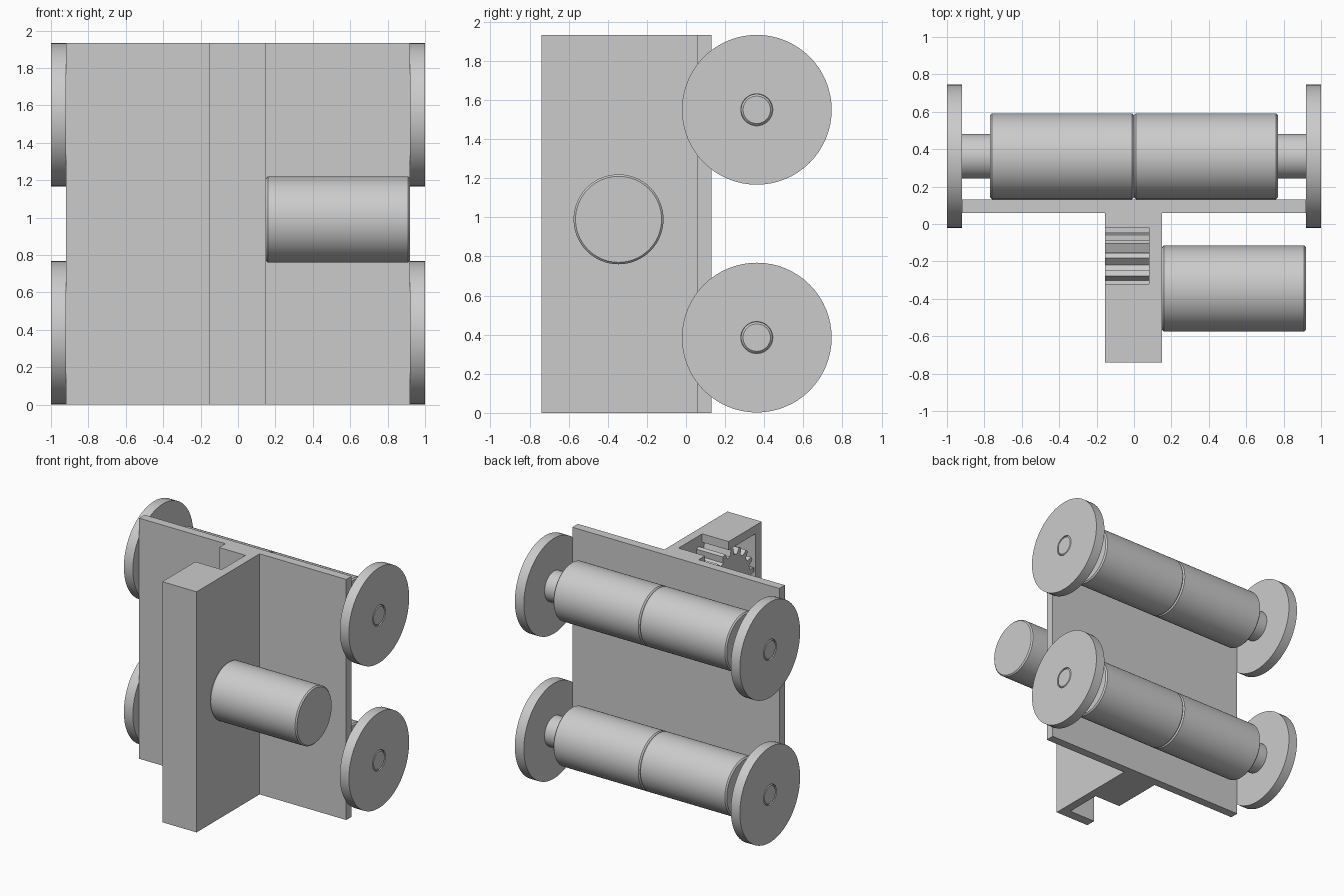
import bpy, bmesh, math
from mathutils import Matrix, Vector

if "Cube" in bpy.data.objects:
    bpy.data.objects.remove(bpy.data.objects["Cube"])


def finish(name, bm, smooth=False):
    bmesh.ops.recalc_face_normals(bm, faces=bm.faces)
    mesh = bpy.data.meshes.new(name)
    bm.to_mesh(mesh)
    bm.free()
    ob = bpy.data.objects.new(name, mesh)
    bpy.context.collection.objects.link(ob)
    if smooth:
        bpy.ops.object.select_all(action='DESELECT')
        bpy.context.view_layer.objects.active = ob
        ob.select_set(True)
        bpy.ops.object.shade_smooth_by_angle(angle=math.radians(30))
    return ob


def extrude(name, pts, vec):
    """Closed 3D outline extruded along vec."""
    bm = bmesh.new()
    face = bm.faces.new([bm.verts.new(p) for p in pts])
    geo = bmesh.ops.extrude_face_region(bm, geom=[face])['geom']
    bmesh.ops.translate(bm, vec=vec, verts=[g for g in geo if isinstance(g, bmesh.types.BMVert)])
    return finish(name, bm)


def lathe_x(name, profile, y, z, side=1):
    """Turn (radius, x) points around the x axis through (y, z)."""
    bm = bmesh.new()
    vs = [bm.verts.new((side * x, 0, r)) for r, x in profile]
    edges = [bm.edges.new(p) for p in zip(vs, vs[1:])]
    bmesh.ops.spin(bm, geom=vs + edges, axis=(1, 0, 0), cent=(0, 0, 0),
                   angle=math.tau, steps=64)
    bmesh.ops.remove_doubles(bm, verts=bm.verts, dist=1e-4)
    bmesh.ops.translate(bm, vec=(0, y, z), verts=bm.verts)
    return finish(name, bm, True)


def can(r, x0, x1, b=0.01):
    return [(0, x0), (r - b, x0), (r, x0 + b), (r, x1 - b), (r - b, x1), (0, x1)]


# T-shaped frame: back plate and upright post
H = 1.933
tee = [(-0.92, 0.13), (-0.92, 0.06), (-0.155, 0.06), (-0.155, -0.74),
       (0.15, -0.74), (0.15, 0.06), (0.92, 0.06), (0.92, 0.13)]
frame = extrude("frame", [(x, y, 0) for x, y in tee], (0, 0, H))

# Gear chamber, open to the left, with a slot at top back and bottom front
hollow = [(-0.66, -0.1), (-0.36, -0.1), (-0.36, 0.065), (-0.02, 0.065),
          (-0.02, 2.1), (-0.32, 2.1), (-0.32, 1.865), (-0.66, 1.865)]
cutter = extrude("chamber_cutter", [(-0.3, y, z) for y, z in hollow], (0.38, 0, 0))
cutter.hide_render = True
cut = frame.modifiers.new("chamber", 'BOOLEAN')
cut.object = cutter
cut.operation = 'DIFFERENCE'
cut.solver = 'EXACT'
bpy.context.view_layer.objects.active = frame
bpy.ops.object.modifier_apply(modifier=cut.name)
bpy.data.objects.remove(cutter)

# Column of spur gears inside the chamber
TEETH = 18
for i, z in enumerate((0.378, 0.966, 1.554)):
    pts = []
    for t in range(TEETH):
        for off, r in ((0, 0.25), (0.4, 0.25), (0.55, 0.3), (0.85, 0.3)):
            a = math.tau * (t + off + 0.5 * (i % 2)) / TEETH
            pts.append((-0.155, -0.345 + r * math.cos(a), z + r * math.sin(a)))
    extrude(f"gear_{i + 1}", pts, (0.235, 0, 0))

# Lift motor on the right of the post
lathe_x("lift_motor", can(0.23, 0.15, 0.92), -0.345, 0.99)

# Wheels, hubs and drive motors, mirrored left and right
wheel = [(0, 0.92), (0.383, 0.92), (0.383, 1.0), (0.082, 1.0), (0.08, 0.99),
         (0.07, 1.0), (0, 1.0)]
for level, z in (("lower", 0.385), ("upper", 1.55)):
    for side, tag in ((1, "right"), (-1, "left")):
        lathe_x(f"{level}_{tag}_motor", can(0.23, 0.0, 0.77), 0.362, z, side)
        lathe_x(f"{level}_{tag}_hub", [(0.12, 0.765), (0.12, 0.925)], 0.362, z, side)
        lathe_x(f"{level}_{tag}_wheel", wheel, 0.362, z, side)
